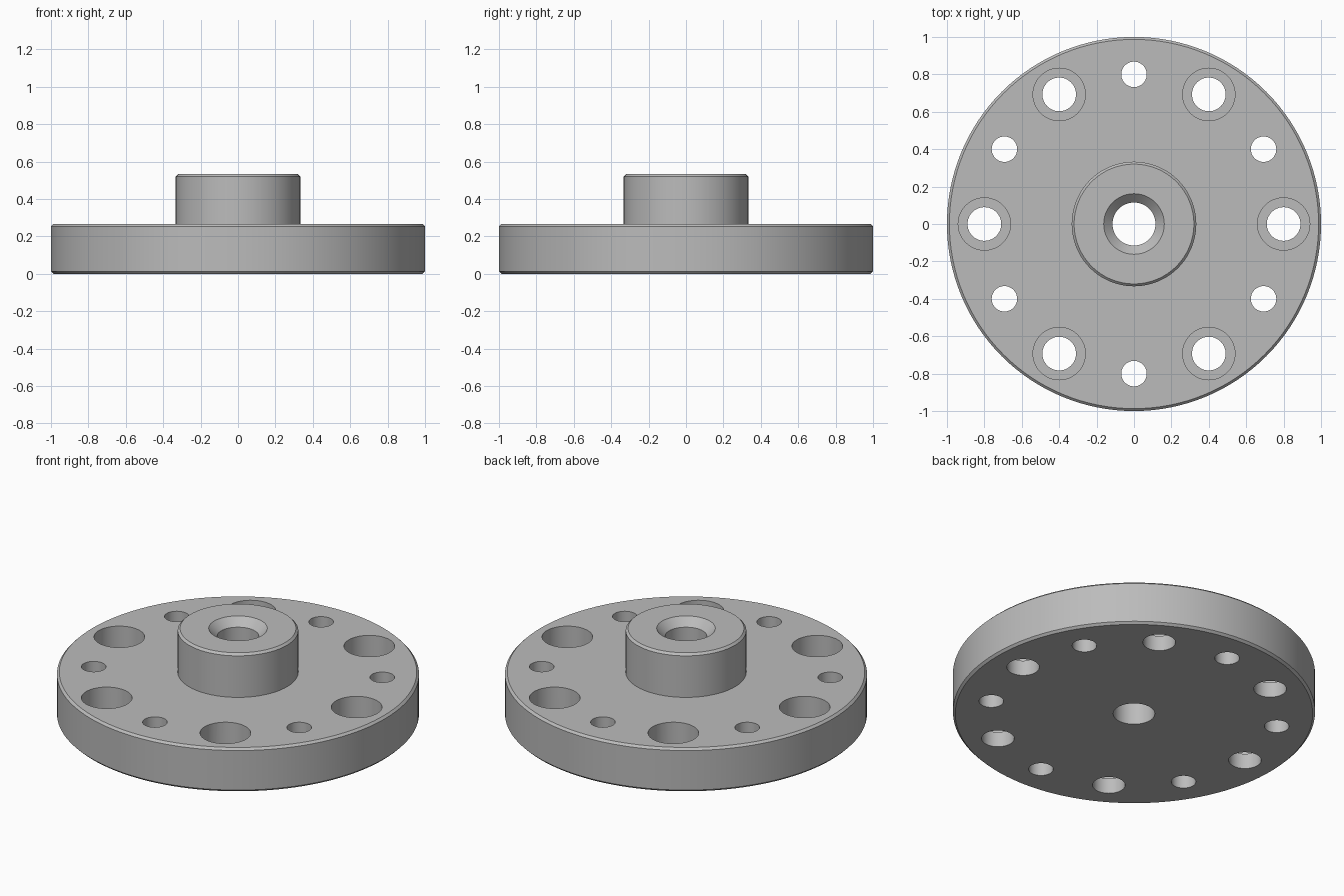
import bpy, bmesh, math
from mathutils import Matrix

cube = bpy.data.objects.get("Cube")
if cube:
    bpy.data.objects.remove(cube, do_unlink=True)

# Plain grey metal
metal = bpy.data.materials.new("grey metal")
metal.use_nodes = True
grey = (0.5, 0.5, 0.5, 1)
metal.diffuse_color = grey
metal.node_tree.nodes["Principled BSDF"].inputs["Base Color"].default_value = grey

THICK, TOP, CHAMFER = 0.267, 0.533, 0.013
BOLT_CIRCLE = 0.8


def add_lathe(bm, profile, segments, x=0, y=0):
    """Closed solid turned around a vertical axis through (x, y)."""
    part = bmesh.new()
    rings = []
    for r, z in profile:
        rings.append([part.verts.new((r * math.cos(a), r * math.sin(a), z))
                      for a in (2 * math.pi * i / segments for i in range(segments))])
    for low, high in zip(rings, rings[1:]):
        for i in range(segments):
            j = (i + 1) % segments
            part.faces.new((low[i], low[j], high[j], high[i]))
    part.faces.new(rings[0][::-1])
    part.faces.new(rings[-1])
    part.transform(Matrix.Translation((x, y, 0)))
    mesh = bpy.data.meshes.new("turned")
    part.to_mesh(mesh)
    part.free()
    bm.from_mesh(mesh)
    bpy.data.meshes.remove(mesh)


def make_object(name, bm):
    mesh = bpy.data.meshes.new(name)
    bm.to_mesh(mesh)
    bm.free()
    mesh.materials.append(metal)
    obj = bpy.data.objects.new(name, mesh)
    bpy.context.collection.objects.link(obj)
    return obj


# Disc with a raised hub, chamfered rims
body = bmesh.new()
add_lathe(body, [(1 - CHAMFER, 0), (1, CHAMFER), (1, THICK - CHAMFER),
                 (1 - CHAMFER, THICK), (0.333, THICK), (0.333, TOP - CHAMFER),
                 (0.333 - CHAMFER, TOP)], 128)
flange = make_object("hub_flange", body)

# Centre bore with countersink, then alternating counterbored and plain holes
holes = bmesh.new()
add_lathe(holes, [(0.115, -0.1), (0.115, TOP - 0.047), (0.162, TOP), (0.162, TOP + 0.1)], 64)
for i in range(12):
    angle = math.radians(30 * i)
    x, y = BOLT_CIRCLE * math.cos(angle), BOLT_CIRCLE * math.sin(angle)
    if i % 2 == 0:
        profile = [(0.09, -0.1), (0.09, 0.093), (0.14, 0.093), (0.14, 0.4)]
    else:
        profile = [(0.068, -0.1), (0.068, 0.4)]
    add_lathe(holes, profile, 48, x, y)
cutter = make_object("hole_cutter", holes)
cutter.hide_render = True

# Cut the holes and drop the cutter
cut = flange.modifiers.new("holes", "BOOLEAN")
cut.operation = "DIFFERENCE"
cut.solver = "EXACT"
cut.object = cutter
bpy.context.view_layer.objects.active = flange
flange.select_set(True)
bpy.ops.object.modifier_apply(modifier=cut.name)
bpy.data.objects.remove(cutter, do_unlink=True)

bpy.ops.object.shade_smooth_by_angle(angle=math.radians(30))
